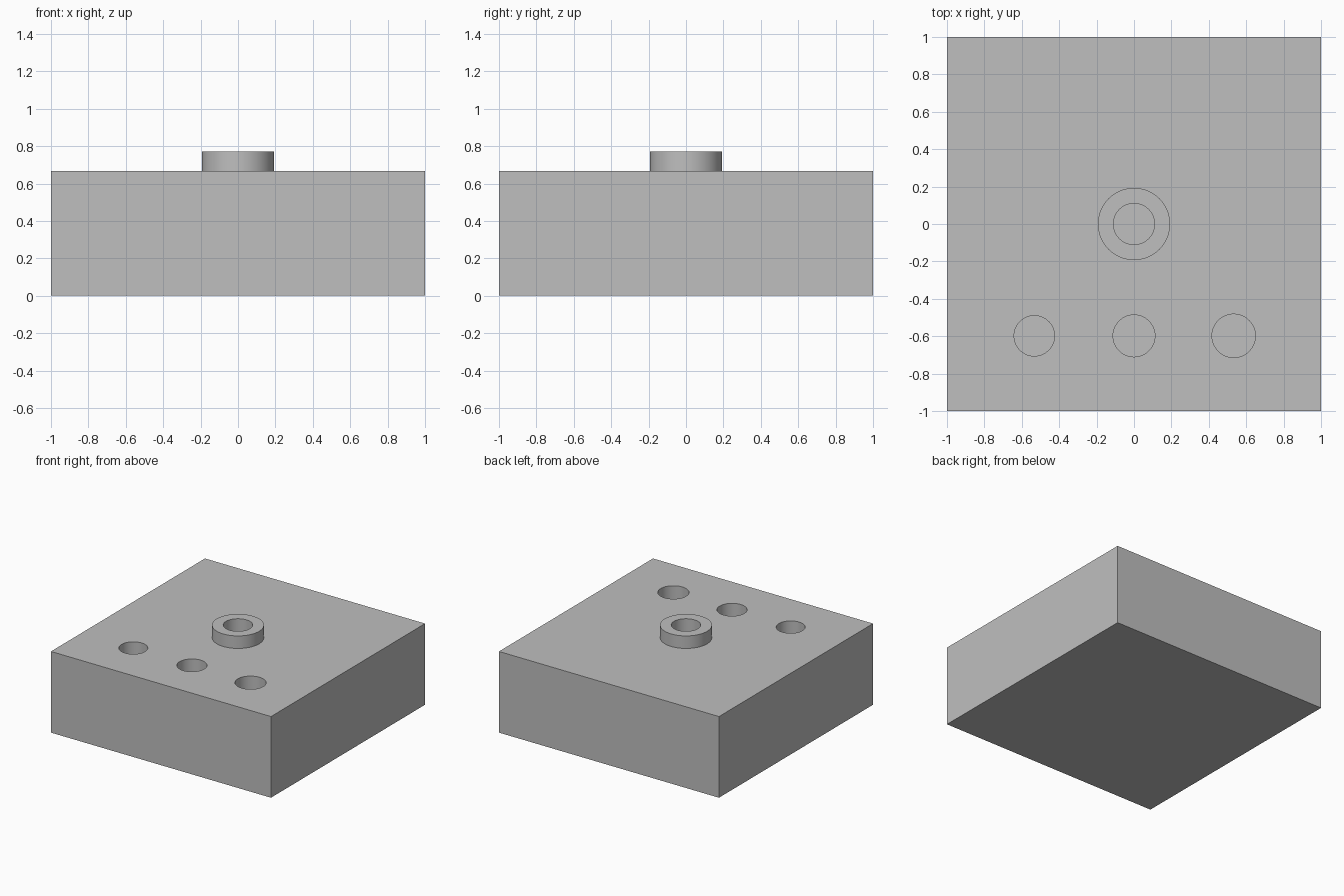
import bpy
import math

cube = bpy.data.objects.get("Cube")
if cube:
    bpy.data.objects.remove(cube, do_unlink=True)

TOP = 0.667        # top of the block
BOSS_TOP = 0.77    # top of the raised collar
FLOOR = 0.27       # floor of the blind holes

grey = bpy.data.materials.new("plain grey")
grey.use_nodes = True
colour = (0.52, 0.52, 0.52, 1)
grey.diffuse_color = colour
grey.node_tree.nodes["Principled BSDF"].inputs["Base Color"].default_value = colour


def cylinder(name, x, y, radius, z0, z1):
    bpy.ops.mesh.primitive_cylinder_add(vertices=64, radius=radius, depth=z1 - z0,
                                        location=(x, y, (z0 + z1) / 2))
    obj = bpy.context.object
    obj.name = name
    obj.data.materials.append(grey)
    return obj


def combine(target, tool, operation):
    """Apply a boolean to the target, then discard the tool."""
    tool.hide_render = True
    mod = target.modifiers.new(operation.lower(), "BOOLEAN")
    mod.operation = operation
    mod.solver = "EXACT"
    mod.object = tool
    bpy.context.view_layer.objects.active = target
    bpy.ops.object.modifier_apply(modifier=mod.name)
    bpy.data.objects.remove(tool, do_unlink=True)


# Solid square block
bpy.ops.mesh.primitive_cube_add(size=1, location=(0, 0, TOP / 2))
block = bpy.context.object
block.name = "block"
block.scale = (2, 2, TOP)
bpy.ops.object.transform_apply(location=True, rotation=False, scale=True)
block.data.materials.append(grey)

# Raised collar in the middle
combine(block, cylinder("collar", 0, 0, 0.193, TOP - 0.1, BOSS_TOP), "UNION")

# Collar bore and the row of three holes, growing slightly from right to left
holes = [(0, 0, 0.11), (-0.533, -0.598, 0.108), (0, -0.598, 0.112), (0.533, -0.598, 0.116)]
for x, y, radius in holes:
    combine(block, cylinder("hole_cutter", x, y, radius, FLOOR, 1), "DIFFERENCE")

# Smooth round walls with crisp rims
bpy.ops.object.select_all(action="DESELECT")
block.select_set(True)
bpy.context.view_layer.objects.active = block
bpy.ops.object.shade_smooth_by_angle(angle=math.radians(30))
